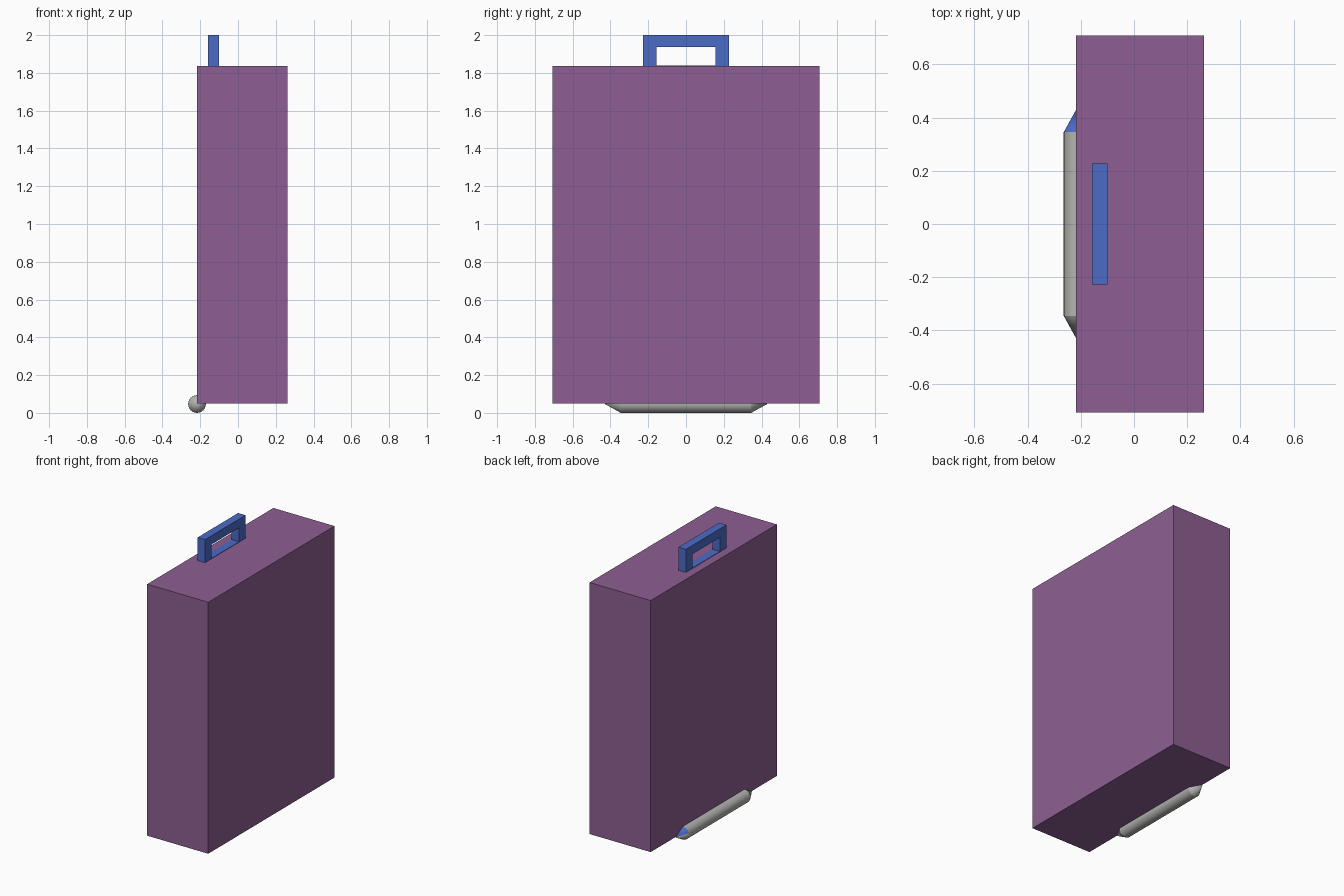
import bpy, bmesh, math
from mathutils import Matrix

if "Cube" in bpy.data.objects:
    bpy.data.objects.remove(bpy.data.objects["Cube"])


def material(name, rgb):
    def lin(c):
        c /= 255
        return c / 12.92 if c <= 0.04045 else ((c + 0.055) / 1.055) ** 2.4
    m = bpy.data.materials.new(name)
    m.diffuse_color = (*[lin(c) for c in rgb], 1)
    m.use_nodes = True
    m.node_tree.nodes["Principled BSDF"].inputs["Base Color"].default_value = m.diffuse_color
    return m


purple = material("purple shell", (141, 95, 147))
blue = material("blue handle", (76, 107, 198))
grey = material("grey roller", (178, 178, 175))


def finish(name, bm, *mats):
    bmesh.ops.recalc_face_normals(bm, faces=bm.faces)
    me = bpy.data.meshes.new(name)
    bm.to_mesh(me)
    bm.free()
    ob = bpy.data.objects.new(name, me)
    bpy.context.collection.objects.link(ob)
    for m in mats:
        me.materials.append(m)
    return ob


# Suitcase body
bm = bmesh.new()
bmesh.ops.create_cube(bm, size=1, matrix=Matrix.Translation((0.022, 0, 0.943))
                      @ Matrix.Diagonal((0.48, 1.416, 1.786, 1)))
finish("suitcase_body", bm, purple)

# Handle: closed rectangular frame, its lower bar sunk into the body
bm = bmesh.new()
outer = [(-0.227, 1.78), (0.227, 1.78), (0.227, 2.0), (-0.227, 2.0)]
inner = [(-0.155, 1.839), (0.155, 1.839), (0.155, 1.938), (-0.155, 1.938)]
rings = [[bm.verts.new((x, y, z)) for y, z in loop]
         for x, loop in ((-0.158, outer), (-0.158, inner),
                         (-0.1, inner), (-0.1, outer))]
for a, b in zip(rings, rings[1:] + rings[:1]):
    for i in range(4):
        j = (i + 1) % 4
        bm.faces.new((a[i], a[j], b[j], b[i]))
finish("carry_handle", bm, blue)

# Roller under the rear lower edge, with pointed ends
bm = bmesh.new()
sides, radius, cx, cz = 24, 0.047, -0.217, 0.047
ends = []
for y in (-0.345, 0.345):
    ends.append([bm.verts.new((cx + radius * math.cos(2 * math.pi * k / sides), y,
                               cz + radius * math.sin(2 * math.pi * k / sides)))
                 for k in range(sides)])
tips = [bm.verts.new((cx, y, cz)) for y in (-0.43, 0.43)]
for k in range(sides):
    n = (k + 1) % sides
    bm.faces.new((ends[0][k], ends[0][n], ends[1][n], ends[1][k]))
    for ring, tip in zip(ends, tips):
        bm.faces.new((ring[k], ring[n], tip))
bm.normal_update()
for f in bm.faces:
    f.smooth = True
    c = f.calc_center_median()
    # upper side of one pointed end is blue
    if c.y > 0.35 and c.z > cz + 0.005:
        f.material_index = 1
roller = finish("base_roller", bm, grey, blue)
bpy.context.view_layer.objects.active = roller
roller.select_set(True)
bpy.ops.object.shade_smooth_by_angle(angle=math.radians(25))
